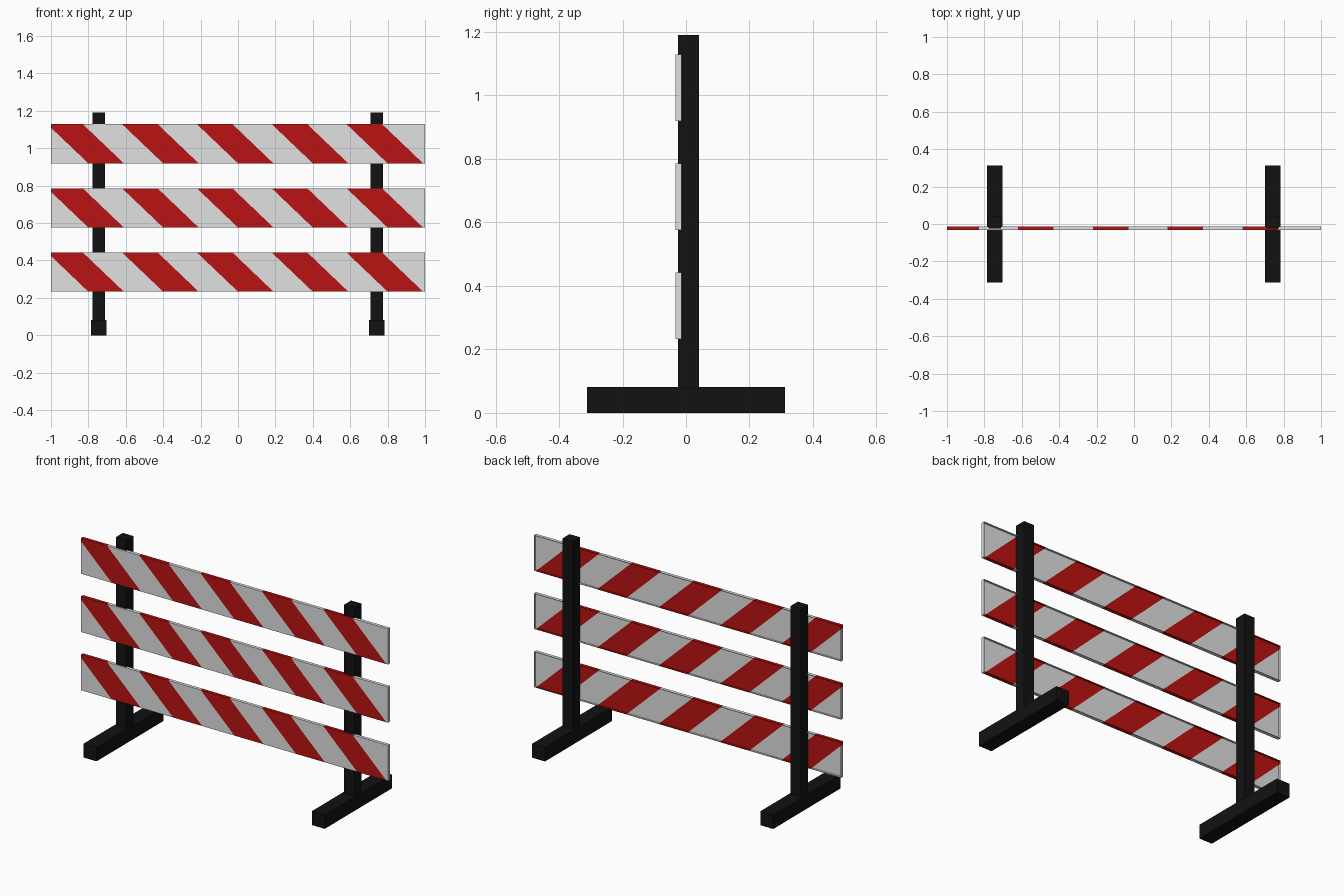
import bpy, bmesh
from mathutils import Vector

if "Cube" in bpy.data.objects:
    bpy.data.objects.remove(bpy.data.objects["Cube"])


def material(name, rgb):
    m = bpy.data.materials.new(name)
    m.diffuse_color = (*rgb, 1)
    m.use_nodes = True
    m.node_tree.nodes["Principled BSDF"].inputs["Base Color"].default_value = m.diffuse_color
    return m


WHITE = material("white", (0.75, 0.75, 0.75))
RED = material("red", (0.50, 0.006, 0.006))
BLACK = material("black", (0.006, 0.006, 0.006))


def box_bmesh(lo, hi):
    bm = bmesh.new()
    bmesh.ops.create_cube(bm, size=1)
    lo, hi = Vector(lo), Vector(hi)
    for v in bm.verts:
        v.co = Vector([(a + b) / 2 + c * (b - a) for a, b, c in zip(lo, hi, v.co)])
    return bm


def finish(bm, name, mats):
    mesh = bpy.data.meshes.new(name)
    for m in mats:
        mesh.materials.append(m)
    bm.to_mesh(mesh)
    bm.free()
    ob = bpy.data.objects.new(name, mesh)
    bpy.context.collection.objects.link(ob)


# Striped boards: shallow tray open to the back, cut along slanted stripe lines
HEIGHT, SLANT = 0.21, 0.22
STRIPES = [(-1.02 + 0.4 * k, -0.83 + 0.4 * k) for k in range(5)]


def board(name, z0):
    top = z0 + HEIGHT
    k = SLANT / HEIGHT
    bm = box_bmesh((-1, -0.033, z0), (1, -0.014, top))
    back = max(bm.faces, key=lambda f: f.calc_center_median().y)
    bmesh.ops.inset_region(bm, faces=[back], thickness=0.005)
    floor = bmesh.ops.extrude_face_region(bm, geom=[back])
    bmesh.ops.delete(bm, geom=[back], context='FACES')
    for v in floor["geom"]:
        if isinstance(v, bmesh.types.BMVert):
            v.co.y = -0.0245
    for stripe in STRIPES:
        for x in stripe:
            bmesh.ops.bisect_plane(bm, geom=bm.verts[:] + bm.edges[:] + bm.faces[:],
                                   plane_co=(x, 0, top), plane_no=(1, 0, k))
    bmesh.ops.recalc_face_normals(bm, faces=bm.faces[:])
    for f in bm.faces:
        c = f.calc_center_median()
        u = c.x + k * (c.z - top)
        f.material_index = int(any(a < u < b for a, b in STRIPES))
    finish(bm, name, [WHITE, RED])


for name, z0 in (("lower_board", 0.233), ("middle_board", 0.576), ("upper_board", 0.919)):
    board(name, z0)

# Posts and feet on both sides
for side, x in (("left", -0.745), ("right", 0.742)):
    finish(box_bmesh((x - 0.034, -0.025, 0.08), (x + 0.034, 0.041, 1.19)),
           side + "_post", [BLACK])
    finish(box_bmesh((x - 0.042, -0.312, 0), (x + 0.042, 0.312, 0.082)),
           side + "_foot", [BLACK])
